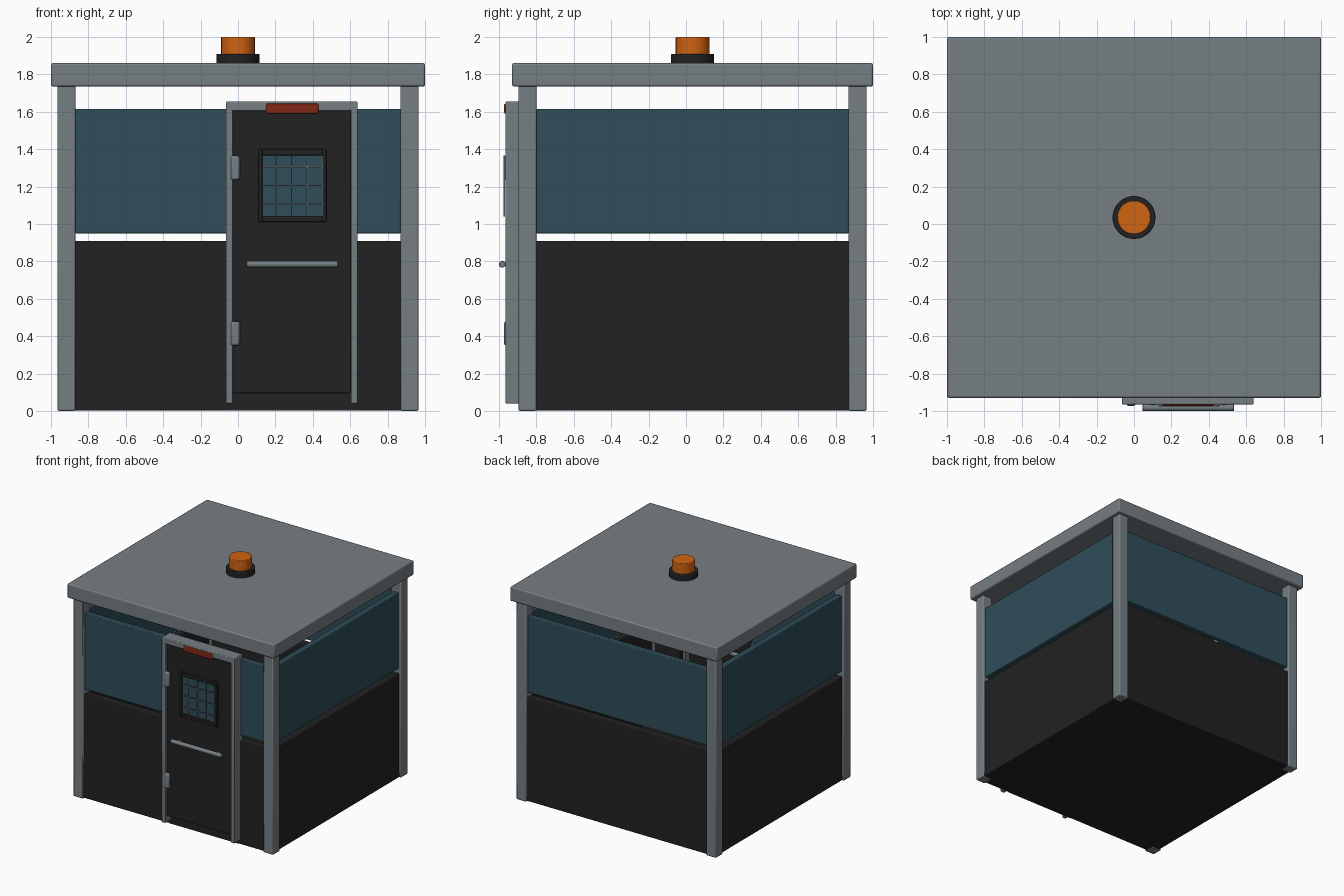
import bpy
from mathutils import Vector

if "Cube" in bpy.data.objects:
    bpy.data.objects.remove(bpy.data.objects["Cube"])


def make_material(name, rgb):
    mat = bpy.data.materials.new(name)
    mat.use_nodes = True
    mat.diffuse_color = (*rgb, 1)
    mat.node_tree.nodes["Principled BSDF"].inputs["Base Color"].default_value = (*rgb, 1)
    return mat


STEEL = make_material("grey steel", (0.18, 0.21, 0.23))
BLACK = make_material("black panel", (0.016, 0.016, 0.016))
GLASS = make_material("blue glass", (0.028, 0.075, 0.1))
ORANGE = make_material("orange lamp", (0.63, 0.125, 0.006))
RED = make_material("red sign", (0.22, 0.02, 0.008))


def finish(obj, name, mat, bevel):
    obj.name = name
    obj.data.materials.append(mat)
    if bevel:
        mod = obj.modifiers.new("soft edges", "BEVEL")
        mod.width = bevel
        mod.segments = 2
        mod.limit_method = "ANGLE"
    bpy.ops.object.shade_smooth_by_angle()
    return obj


def box(name, x, y, z, mat, bevel=0.006):
    """Box from (min, max) ranges on each axis."""
    lo, hi = Vector((x[0], y[0], z[0])), Vector((x[1], y[1], z[1]))
    bpy.ops.mesh.primitive_cube_add(size=1, location=(lo + hi) / 2)
    obj = bpy.context.object
    obj.scale = hi - lo
    bpy.ops.object.transform_apply(location=False, rotation=False, scale=True)
    return finish(obj, name, mat, bevel)


def cylinder(name, loc, radius, depth, mat, rot=(0, 0, 0), sides=32, bevel=0.005):
    bpy.ops.mesh.primitive_cylinder_add(vertices=sides, radius=radius, depth=depth,
                                        location=loc, rotation=rot)
    return finish(bpy.context.object, name, mat, bevel)


MID = 0.035     # depth centre of the booth
OUT = 0.965     # outer face of posts, from x centre
INN = 0.87      # inner side of posts
DEEP = 0.93     # outer face of posts, from depth centre
DIN = 0.835     # inner side of posts, in depth

# Roof, floor and corner posts
box("roof", (-1, 1), (MID - 0.965, MID + 0.965), (1.735, 1.86), STEEL, 0.01)
box("floor", (-0.95, 0.95), (MID - 0.915, MID + 0.915), (0.003, 0.04), BLACK)
for sx, side in ((-1, "right"), (1, "left")):
    for sy, end in ((-1, "front"), (1, "back")):
        xs = sorted((sx * INN, sx * OUT))
        ys = sorted((MID + sy * DIN, MID + sy * DEEP))
        box(f"{end}_{side}_post", xs, ys, (0, 1.75), STEEL, 0.008)

# Wall panels below and glazing above, in the same layout
for kind, z, mat, inset, thick in (("wall", (0.003, 0.91), BLACK, 0.015, 0.065),
                                   ("window", (0.95, 1.615), GLASS, 0.02, 0.05)):
    for sx, side in ((-1, "right"), (1, "left")):
        xs = sorted((sx * (OUT - inset), sx * (OUT - inset - thick)))
        box(f"{side}_{kind}", xs, (MID - DIN, MID + DIN), z, mat)
    outer, inner = DEEP - inset, DEEP - inset - thick
    box(f"back_{kind}", (-INN, INN), (MID + inner, MID + outer), z, mat)
    box(f"front_right_{kind}", (-INN, -0.05), (MID - outer, MID - inner), z, mat)
    box(f"front_left_{kind}", (0.625, INN), (MID - outer, MID - inner), z, mat)

# Door frame, sill and leaf
FRONT = -0.965
box("door_jamb_right", (-0.065, -0.028), (FRONT, -0.85), (0.04, 1.655), STEEL)
box("door_jamb_left", (0.603, 0.64), (FRONT, -0.85), (0.04, 1.655), STEEL)
box("door_header", (-0.065, 0.64), (FRONT, -0.85), (1.605, 1.655), STEEL)
box("door_sill", (-0.05, 0.625), (-0.88, -0.82), (0.003, 0.095), BLACK, 0)
box("door_leaf", (-0.028, 0.603), (-0.945, -0.905), (0.098, 1.605), BLACK, 0.003)
box("door_sign", (0.15, 0.43), (-0.972, -0.955), (1.59, 1.643), RED)

# Door window: raised frame, pane and wire grid
X0, X1, Z0, Z1 = 0.13, 0.452, 1.04, 1.367
WY = (-0.966, -0.94)
box("window_frame_right", (0.11, X0), WY, (1.01, 1.4), BLACK, 0.004)
box("window_frame_left", (X1, 0.472), WY, (1.01, 1.4), BLACK, 0.004)
box("window_frame_bottom", (X0, X1), WY, (1.01, Z0), BLACK, 0.004)
box("window_frame_top", (X0, X1), WY, (Z1, 1.4), BLACK, 0.004)
box("door_pane", (X0, X1), (-0.952, -0.9), (Z0, Z1), GLASS, 0)
for i in range(4):
    gx = 0.204 + i * 0.083
    box(f"grid_upright_{i}", (gx - 0.003, gx + 0.003), (-0.975, -0.969), (Z0, Z1), STEEL, 0)
for i in range(3):
    gz = 1.106 + i * 0.1
    box(f"grid_rail_{i}", (X0, X1), (-0.975, -0.969), (gz - 0.003, gz + 0.003), STEEL, 0)

# Push bars on both faces of the door, and hinges
for name, y, stub in (("outer_bar", -0.982, (-0.98, -0.94)),
                      ("inner_bar", -0.87, (-0.91, -0.87))):
    cylinder(name, (0.29, y, 0.785), 0.018, 0.49, STEEL, (0, 1.5708, 0), 16, 0.003)
    for x in (0.1, 0.48):
        box(f"{name}_mount", (x - 0.01, x + 0.01), stub, (0.775, 0.795), STEEL, 0)
for z, name in ((0.35, "lower_hinge"), (1.235, "upper_hinge")):
    box(name, (-0.04, 0.01), (-0.973, -0.94), (z, z + 0.13), STEEL, 0.012)

# Rooftop beacon
cylinder("beacon_base", (0, MID, 1.882), 0.115, 0.055, BLACK)
cylinder("beacon_lamp", (0, MID, 1.95), 0.09, 0.1, ORANGE)
